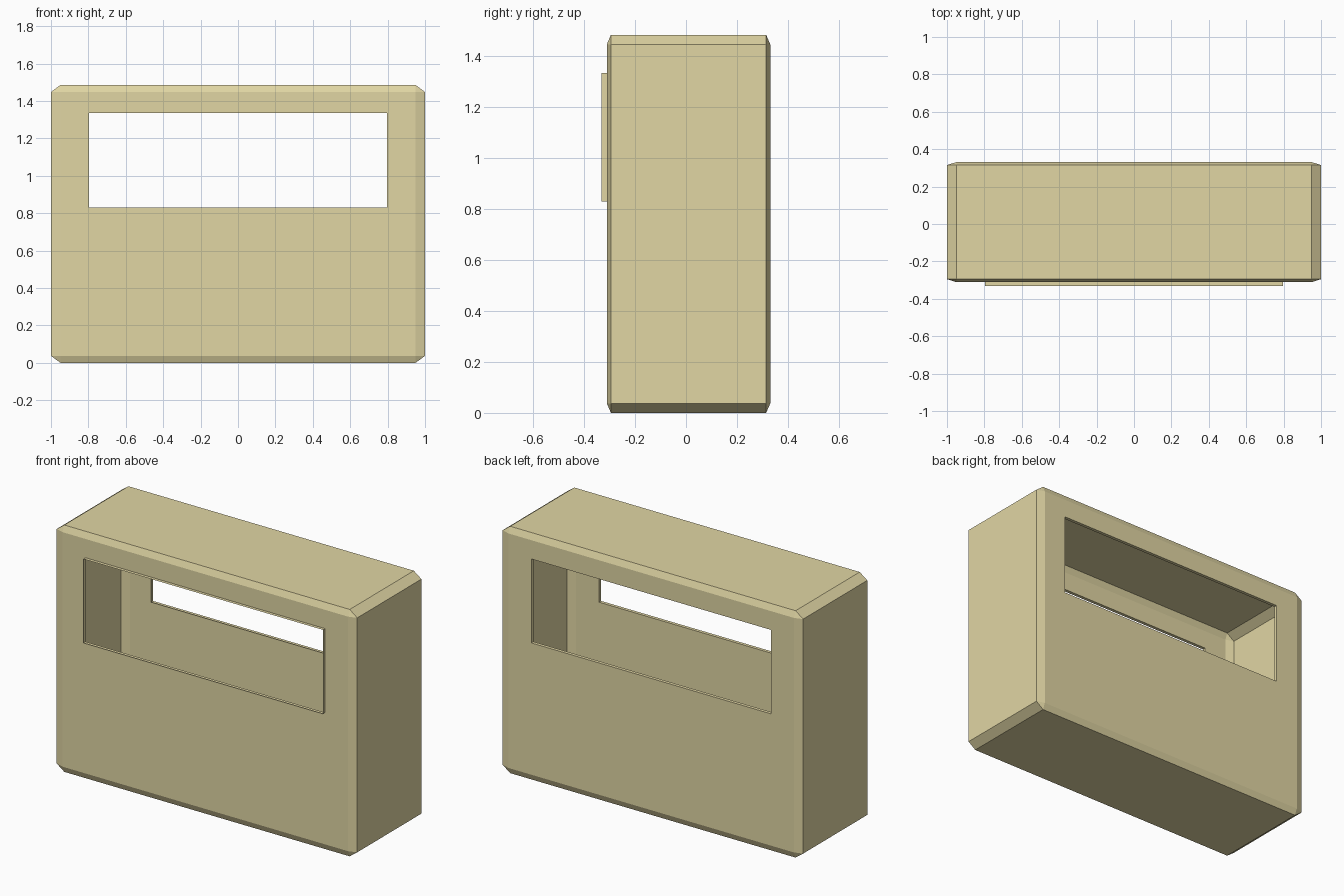
import bpy, bmesh
from mathutils import Matrix, Vector

if "Cube" in bpy.data.objects:
    bpy.data.objects.remove(bpy.data.objects["Cube"])

Y0, Y1, H = -0.311, 0.331, 1.485        # body front, back and height
WX, WZ0, WZ1 = 0.797, 0.83, 1.335       # window half width, bottom, top
LIP = 0.02                              # both lips run towards the front


def cut_window(bm, side):
    """Open a rectangular window with a thin lip in the front or back panel."""
    face = max(bm.faces, key=lambda f: f.normal.y * side * f.calc_area())
    y = face.calc_center_median().y
    for depth in (0, LIP):
        bmesh.ops.inset_individual(bm, faces=[face], thickness=0.02)
        mid = face.calc_center_median()
        for v in face.verts:
            v.co = Vector((WX if v.co.x > mid.x else -WX, y - depth,
                           WZ1 if v.co.z > mid.z else WZ0))
    bmesh.ops.delete(bm, geom=[face], context='FACES')
    bm.normal_update()


# Chamfered thin shell, stretched so the chamfers follow the proportions
bm = bmesh.new()
bmesh.ops.create_cube(bm, size=2)
bmesh.ops.bevel(bm, geom=bm.edges[:], offset=0.05, segments=1,
                profile=0.5, affect='EDGES')
bmesh.ops.transform(bm, verts=bm.verts, matrix=(
    Matrix.Translation((0, (Y0 + Y1) / 2, H / 2))
    @ Matrix.Diagonal((1, (Y1 - Y0) / 2, H / 2, 1))))
bm.normal_update()

# Front and back windows
for side in (-1, 1):
    cut_window(bm, side)

mesh = bpy.data.meshes.new("window_box")
bm.to_mesh(mesh)
bm.free()
box = bpy.data.objects.new("window_box", mesh)
bpy.context.collection.objects.link(box)

# Cream finish
mat = bpy.data.materials.new("cream")
mat.diffuse_color = (0.75, 0.67, 0.37, 1)
mat.use_nodes = True
mat.node_tree.nodes["Principled BSDF"].inputs["Base Color"].default_value = mat.diffuse_color
mesh.materials.append(mat)
